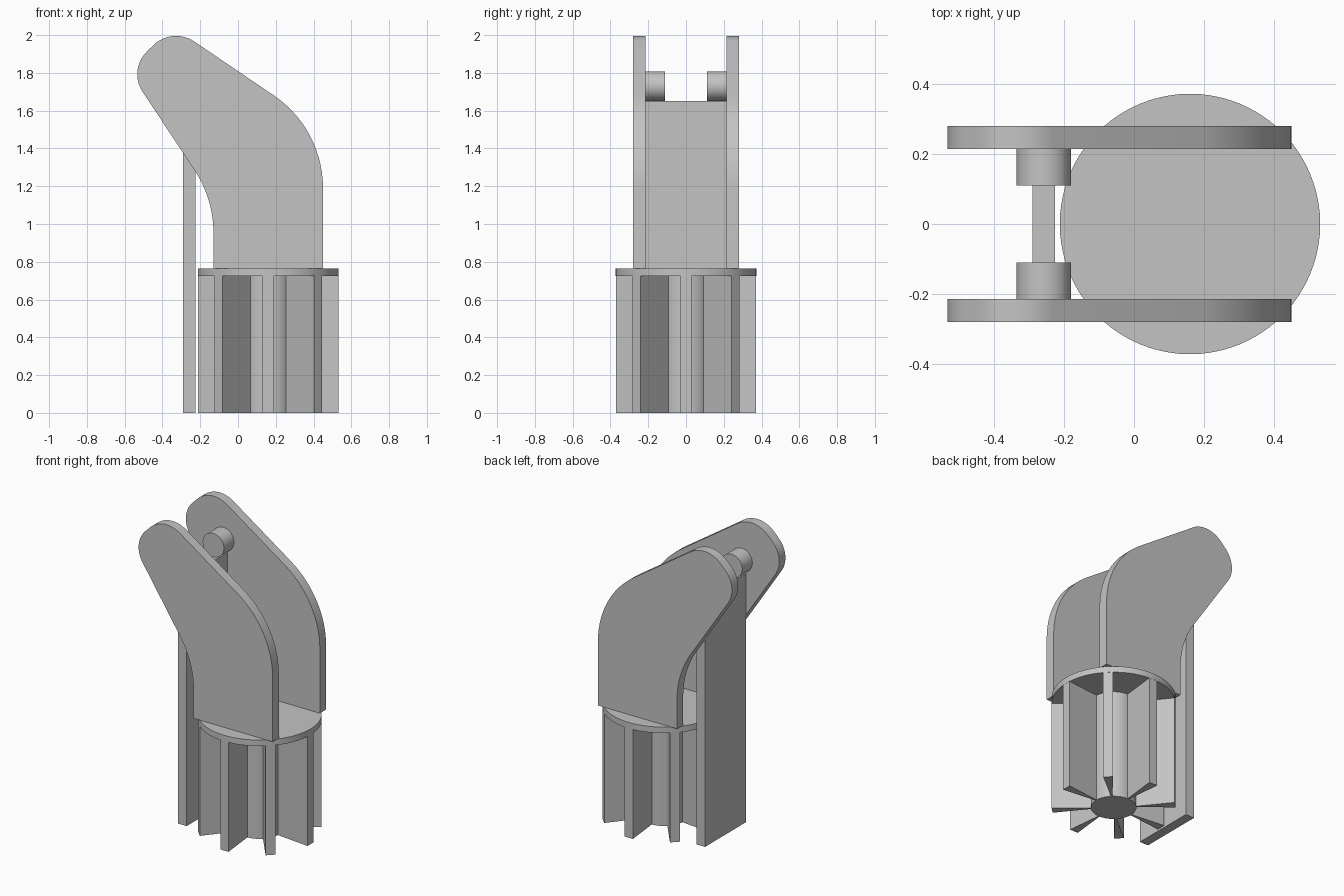
import bpy
import bmesh
from math import cos, sin, pi, radians
from mathutils import Vector

cube = bpy.data.objects.get("Cube")
if cube:
    bpy.data.objects.remove(cube, do_unlink=True)

grey = bpy.data.materials.new("plain grey")
grey.use_nodes = True
colour = (0.55, 0.55, 0.55, 1)
grey.diffuse_color = colour
grey.node_tree.nodes["Principled BSDF"].inputs["Base Color"].default_value = colour

HUB_X = 0.16       # axis of the finned base
PIN_X = -0.258     # axis of the pins and the back panel
PLATE_IN, PLATE_OUT = 0.215, 0.28


def prism(name, outline, depth):
    """Extrude a closed outline of 3D points along the depth vector."""
    bm = bmesh.new()
    face = bm.faces.new([bm.verts.new(p) for p in outline])
    top = bmesh.ops.extrude_face_region(bm, geom=[face])["geom"]
    bmesh.ops.translate(bm, vec=depth, verts=[v for v in top if isinstance(v, bmesh.types.BMVert)])
    bmesh.ops.recalc_face_normals(bm, faces=bm.faces)
    mesh = bpy.data.meshes.new(name)
    bm.to_mesh(mesh)
    bm.free()
    obj = bpy.data.objects.new(name, mesh)
    bpy.context.collection.objects.link(obj)
    finish(obj)
    return obj


def finish(obj):
    obj.data.materials.clear()
    obj.data.materials.append(grey)
    bpy.ops.object.select_all(action='DESELECT')
    obj.select_set(True)
    bpy.context.view_layer.objects.active = obj
    bpy.ops.object.shade_smooth_by_angle(angle=radians(30))


def cylinder(name, radius, depth, location, rotation=(0, 0, 0), sides=64):
    bpy.ops.mesh.primitive_cylinder_add(vertices=sides, radius=radius, depth=depth,
                                        location=location, rotation=rotation)
    obj = bpy.context.object
    obj.name = name
    finish(obj)


def rounded(corners, steps=14):
    """Replace each (x, z, tangent length) corner by a circular arc."""
    pts = []
    for i, (x, z, t) in enumerate(corners):
        c = Vector((x, z))
        if t == 0:
            pts.append(c)
            continue
        a = (Vector(corners[i - 1][:2]) - c).normalized()
        b = (Vector(corners[(i + 1) % len(corners)][:2]) - c).normalized()
        half = a.angle(b) / 2
        centre = c + (a + b).normalized() * (t / cos(half))
        start, end = c + a * t - centre, c + b * t - centre
        sweep = pi - 2 * half
        for k in range(steps + 1):
            f = k / steps
            pts.append(centre + (start * sin((1 - f) * sweep) + end * sin(f * sweep)) / sin(sweep))
    return pts


# Base: core, top disc and eight fins that taper inwards
cylinder("base_core", 0.137, 0.74, (HUB_X, 0, 0.37))
cylinder("base_disc", 0.372, 0.04, (HUB_X, 0, 0.745), sides=96)
fin_outline = [(0.13, -0.004, 0), (0.371, -0.03, 0), (0.371, 0.03, 0), (0.13, 0.004, 0)]
for i in range(8):
    fin = prism(f"base_fin_{i + 1}", fin_outline, (0, 0, 0.73))
    fin.location.x = HUB_X
    fin.rotation_euler.z = i * pi / 4

# Two curved side plates with a pin on each inner face
profile = rounded([
    (-0.13, 0.765, 0), (0.45, 0.765, 0), (0.45, 1.504, 0.314),
    (-0.349, 2.046, 0.143), (-0.581, 1.814, 0.137), (-0.13, 1.134, 0.18),
])
for side, s in (("front", -1), ("back", 1)):
    prism(f"{side}_side_plate", [(p.x, s * PLATE_IN, p.y) for p in profile],
          (0, s * (PLATE_OUT - PLATE_IN), 0))
    cylinder(f"{side}_pin", 0.078, 0.105, (PIN_X, s * 0.1625, 1.73), (pi / 2, 0, 0), 48)

# Tall panel below the pins
prism("tall_panel", [(PIN_X + sx * 0.032, sy * PLATE_IN, 0)
                     for sx, sy in ((-1, -1), (1, -1), (1, 1), (-1, 1))], (0, 0, 1.65))
